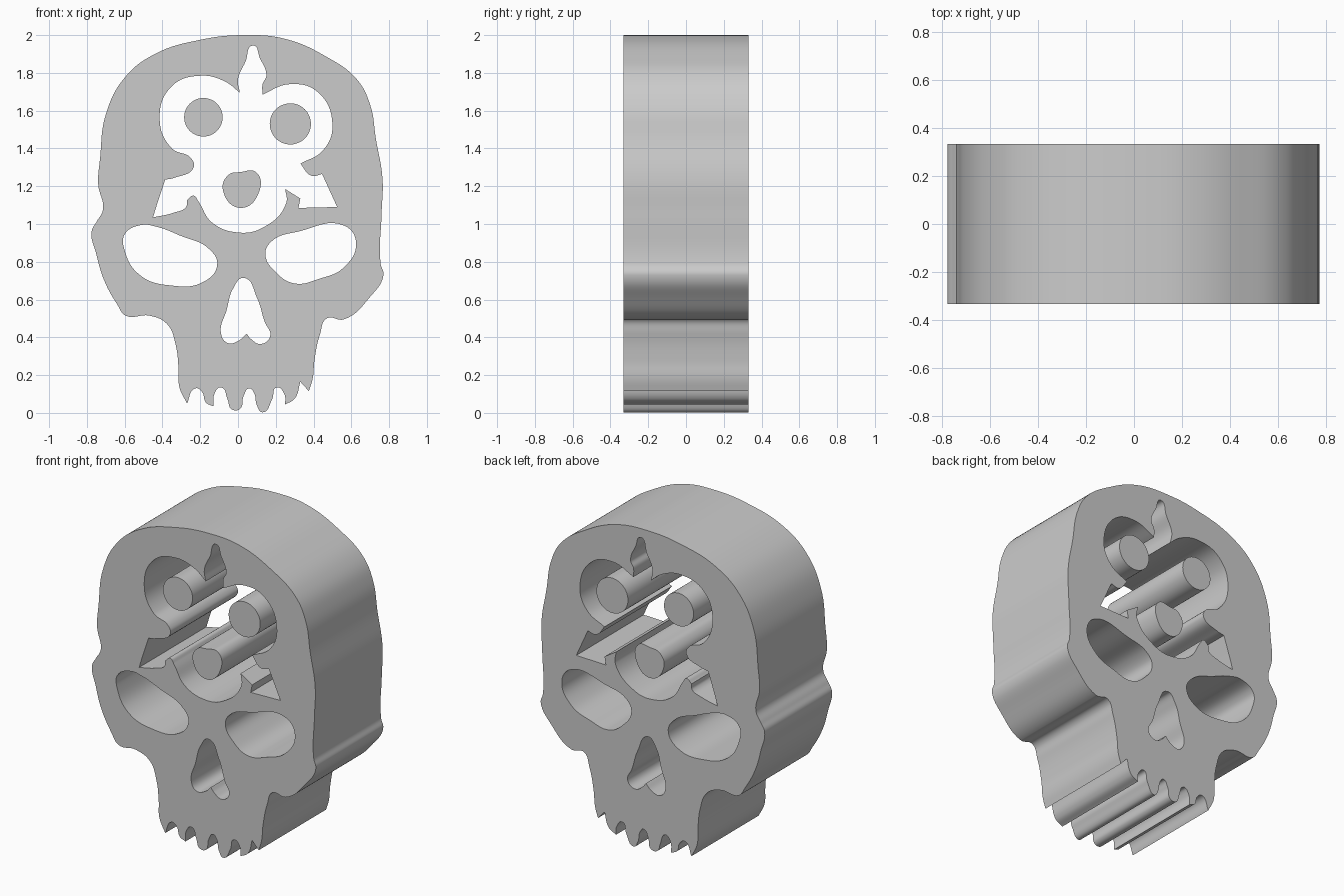
import bpy, bmesh, math

cube = bpy.data.objects.get("Cube")
if cube:
    bpy.data.objects.remove(cube, do_unlink=True)

HALF_DEPTH = 0.332
UNIT = 0.01          # profile points are given in hundredths
C = "VECTOR"         # marks a sharp corner in a profile

grey = bpy.data.materials.new("plain grey")
grey.use_nodes = True
colour = (0.6, 0.6, 0.6, 1.0)
grey.diffuse_color = colour
grey.node_tree.nodes["Principled BSDF"].inputs["Base Color"].default_value = colour


def add_profile(curve, points):
    """Add one closed smooth loop, sharp only at the marked corners."""
    spline = curve.splines.new("BEZIER")
    spline.bezier_points.add(len(points) - 1)
    for knot, (x, z, *corner) in zip(spline.bezier_points, points):
        knot.co = (x * UNIT, z * UNIT, 0)
        kind = corner[0] if corner else "AUTO"
        knot.handle_left_type = kind
        knot.handle_right_type = kind
    spline.use_cyclic_u = True


def finish(obj):
    """Weld the solid, give it its colour and shade it."""
    mesh = obj.data
    bm = bmesh.new()
    bm.from_mesh(mesh)
    bmesh.ops.remove_doubles(bm, verts=bm.verts, dist=0.0002)
    bmesh.ops.recalc_face_normals(bm, faces=bm.faces)
    bm.to_mesh(mesh)
    bm.free()
    mesh.materials.clear()
    mesh.materials.append(grey)
    bpy.ops.object.shade_smooth_by_angle(angle=math.radians(30))


def extruded_part(name, *profiles):
    """Fill the first loop, leave the others open, and extrude front to back."""
    curve = bpy.data.curves.new(name, "CURVE")
    curve.dimensions = "2D"
    curve.fill_mode = "BOTH"
    curve.resolution_u = 8
    curve.extrude = HALF_DEPTH
    for points in profiles:
        add_profile(curve, points)
    obj = bpy.data.objects.new(name, curve)
    bpy.context.collection.objects.link(obj)
    obj.rotation_euler.x = math.pi / 2
    bpy.ops.object.select_all(action="DESELECT")
    obj.select_set(True)
    bpy.context.view_layer.objects.active = obj
    bpy.ops.object.convert(target="MESH")
    finish(bpy.context.object)


def round_peg(name, x, z, radius):
    bpy.ops.mesh.primitive_cylinder_add(
        vertices=48, radius=radius * UNIT, depth=HALF_DEPTH * 2,
        location=(x * UNIT, 0, z * UNIT), rotation=(math.pi / 2, 0, 0))
    peg = bpy.context.object
    peg.name = peg.data.name = name
    finish(peg)


# Outer outline, clockwise from the crown
left_side = [(3, 200), (25, 198), (46, 189), (63, 176.5), (70, 163), (73, 145),
             (76.5, 124), (76, 105), (75.5, 79), (77, 73), (70, 61.5),
             (56, 49.5), (47, 50), (43.5, 42), (40.5, 28), (39.5, 18)]
teeth = [(37.5, 11.5, C), (33, 16.5, C), (30, 7.5), (25, 4.5, C), (24.5, 10),
         (20.5, 13.5), (18, 7), (13, 0.3), (10, 4), (8.5, 10.5), (6, 13),
         (3, 9), (1, 2), (-3.5, 2), (-5.5, 7), (-9, 13.5), (-12.5, 10),
         (-13, 3.5, C), (-17, 5.5), (-19, 11), (-22.5, 13), (-27, 5, C)]
right_side = [(-31, 13.5), (-31.5, 24), (-33, 36), (-37.5, 47), (-47, 51.5),
              (-59.5, 51.5), (-64, 57.5), (-71, 70.5), (-75, 84), (-77.5, 96),
              (-75, 101), (-71.5, 107.5), (-74, 121), (-73, 135), (-70, 158),
              (-60, 177.5), (-44, 190), (-20, 197.5)]

# Three-lobed forehead opening with its three spikes
forehead = [(8, 194.5), (11.5, 188), (15, 178.5), (13, 174), (13, 168.5, C),
            (27, 174), (42, 170), (50, 152.5), (45, 139), (33, 132, C),
            (39, 125.5), (44.5, 126.5, C), (52.5, 109, C), (32, 108.5, C),
            (33, 113.5, C), (25, 118.5, C), (25.5, 111), (13, 98),
            (0, 95.5), (-14, 101), (-21, 112), (-23.5, 115), (-27, 112.5, C),
            (-27.5, 109), (-34, 106), (-45, 103.5, C), (-43, 110),
            (-38.5, 123.5, C), (-33.5, 124.5), (-23.5, 130), (-25, 135),
            (-35, 140), (-41.5, 156), (-35, 173), (-20, 178.5),
            (-7, 175.5), (1, 169.5, C), (0, 176.5), (4, 186)]

# Eye sockets and nose
right_eye = [(-51, 99.5), (-60, 94.5), (-60, 86), (-52, 73), (-36, 67.5),
             (-18, 69.5), (-11, 78.5), (-15, 86.5), (-31, 94), (-43, 98.5)]
left_eye = [(56.5, 99), (62.5, 90), (56, 77), (43, 71), (30, 68.5),
            (20.5, 74), (14.5, 84), (18, 91), (32, 96)]
nose = [(3, 71.5), (10, 61), (14, 48.5), (17, 40.5), (12, 36.5), (7, 39),
        (4.5, 42, C), (0, 38), (-5.5, 37), (-9, 42), (-6, 54.5), (-2.5, 66)]

extruded_part("skull_plate", left_side + teeth + right_side,
              forehead, right_eye, left_eye, nose)

# Free-standing pegs inside the forehead lobes
round_peg("right_peg", -18.3, 156.5, 10.2)
round_peg("left_peg", 27.7, 153, 10.9)
extruded_part("lower_peg", [(-5, 126), (1.5, 127.5), (9.5, 127.5),
                            (11.5, 118), (1.5, 108.5), (-8, 118)])
